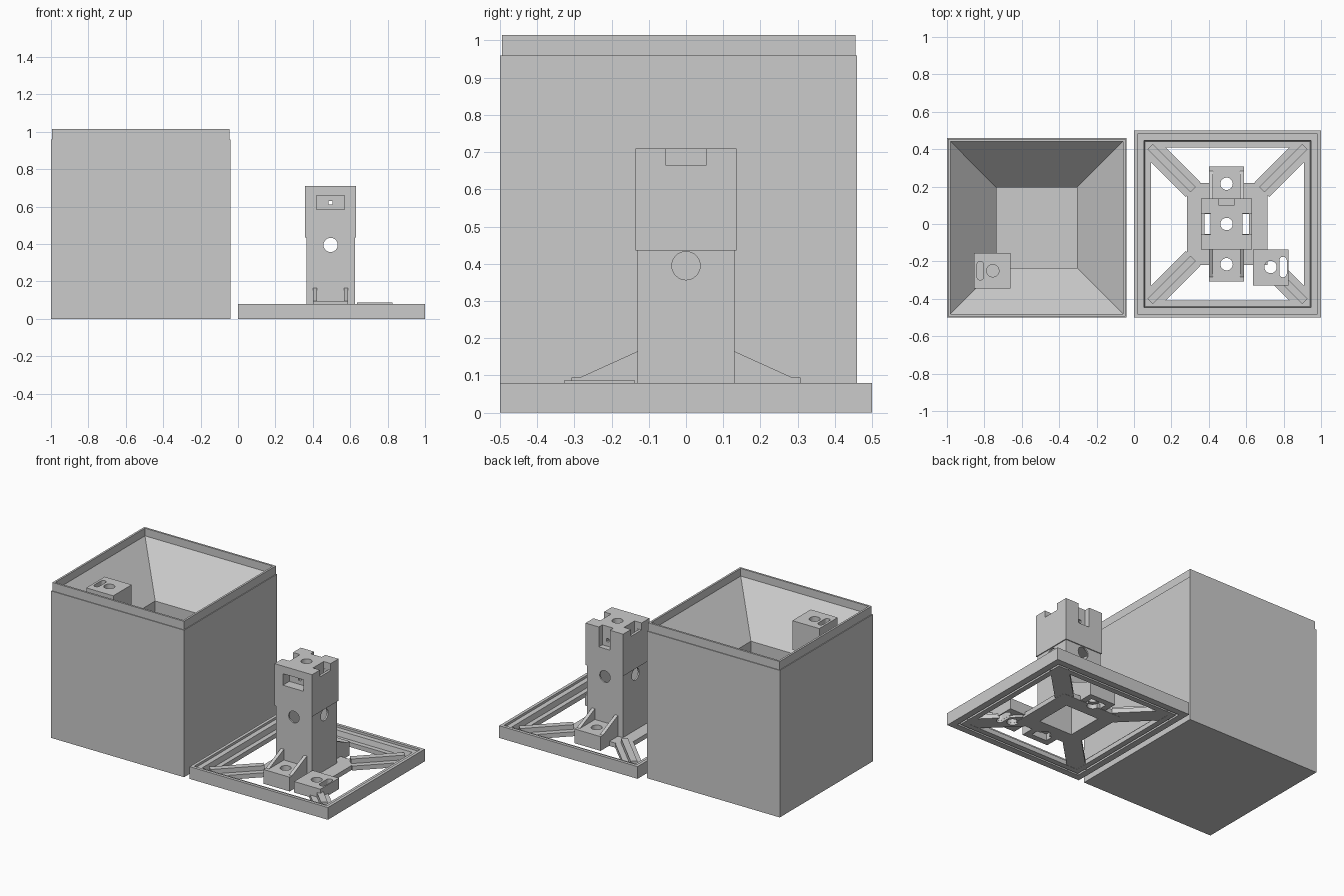
import bpy, bmesh, math
from mathutils import Matrix, Vector

if "Cube" in bpy.data.objects:
    bpy.data.objects.remove(bpy.data.objects["Cube"])

grey = bpy.data.materials.new("plain grey")
grey.diffuse_color = (0.6, 0.6, 0.6, 1)
grey.use_nodes = True
grey.node_tree.nodes["Principled BSDF"].inputs["Base Color"].default_value = grey.diffuse_color
CX = 0.495          # tower axis


def finish(name, bm):
    bmesh.ops.recalc_face_normals(bm, faces=bm.faces)
    me = bpy.data.meshes.new(name)
    bm.to_mesh(me)
    bm.free()
    me.materials.append(grey)
    ob = bpy.data.objects.new(name, me)
    bpy.context.collection.objects.link(ob)
    return ob


def box(name, x, y, z):
    bm = bmesh.new()
    bmesh.ops.create_cube(bm, size=1)
    for v in bm.verts:
        v.co = Vector([(a + b) / 2 + c * (b - a) for (a, b), c in zip((x, y, z), v.co)])
    return finish(name, bm)


def cylinder(name, centre, radius, length, axis="Z"):
    bm = bmesh.new()
    rot = {"X": Matrix.Rotation(math.pi / 2, 4, "Y"),
           "Y": Matrix.Rotation(math.pi / 2, 4, "X"), "Z": Matrix()}[axis]
    bmesh.ops.create_cone(bm, cap_ends=True, segments=32, radius1=radius, radius2=radius,
                          depth=length, matrix=Matrix.Translation(centre) @ rot)
    return finish(name, bm)


def prism(name, points, x0, x1):
    """Extrude a (y, z) outline along x."""
    bm = bmesh.new()
    f = bm.faces.new([bm.verts.new((x0, y, z)) for y, z in points])
    ext = bmesh.ops.extrude_face_region(bm, geom=[f])["geom"]
    bmesh.ops.translate(bm, vec=(x1 - x0, 0, 0),
                        verts=[g for g in ext if isinstance(g, bmesh.types.BMVert)])
    return finish(name, bm)


def square_loft(name, cx, cy, sections, closed):
    """Square rings of (half width, height), joined in order."""
    bm = bmesh.new()
    rings = [[bm.verts.new((cx + sx * h, cy + sy * h, z))
              for sx, sy in ((-1, -1), (1, -1), (1, 1), (-1, 1))] for h, z in sections]
    pairs = list(zip(rings, rings[1:]))
    if closed:
        pairs.append((rings[-1], rings[0]))
    else:
        bm.faces.new(rings[0])
        bm.faces.new(rings[-1])
    for a, b in pairs:
        for i in range(4):
            j = (i + 1) % 4
            bm.faces.new((a[i], a[j], b[j], b[i]))
    return finish(name, bm)


def cut(ob, *cutters):
    for c in cutters:
        m = ob.modifiers.new("cut", "BOOLEAN")
        m.operation, m.solver, m.object = "DIFFERENCE", "EXACT", c
        c.hide_render = True
        c.hide_viewport = True
        c.name = "cutter"


def slot(x, y, z, hw=0.018, hl=0.05):
    """Vertical rounded slot cutters."""
    return [box("c", (x - hw, x + hw), (y - hl + hw, y + hl - hw), z)] + [
        cylinder("c", (x, y + s * (hl - hw), sum(z) / 2), hw, z[1] - z[0]) for s in (-1, 1)]


# Box with stepped lip, sloping funnel and square well
square_loft("planter_box", -0.52, -0.02,
            [(0.48, 0), (0.48, 0.96), (0.475, 0.96), (0.475, 1.015), (0.462, 1.015),
             (0.462, 0.965), (0.215, 0.70), (0.215, 0.04)], False)

# Mounting block inside the funnel
block = box("funnel_block", (-0.855, -0.66), (-0.345, -0.155), (0.77, 0.96))
cut(block, cylinder("c", (-0.755, -0.25, 0.93), 0.033, 0.14),
    *slot(-0.822, -0.25, (0.86, 1.0)))

# Square base frame with stepped top and grooved underside
square_loft("base_frame", 0.5, 0,
            [(0.5, 0), (0.5, 0.08), (0.48, 0.08), (0.48, 0.065), (0.447, 0.065),
             (0.44, 0.03), (0.41, 0.03), (0.41, 0), (0.445, 0), (0.445, 0.02),
             (0.458, 0.02), (0.458, 0)], True)

# Diagonal arms with a raised rib
for sx in (-1, 1):
    for sy in (-1, 1):
        for name, hw, r0, r1, z in (("arm", 0.055, 0.26, 0.585, (0.001, 0.03)),
                                    ("arm_rib", 0.02, 0.26, 0.585, (0.02, 0.06))):
            ob = box(name, (r0, r1), (-hw, hw), z)
            ob.location = (0.5, 0, 0)
            ob.rotation_euler.z = math.atan2(sy, sx)

# Centre plate with square opening
plate = box("centre_plate", (0.283, 0.715), (-0.218, 0.218), (0.0, 0.03))
cut(plate, box("c", (CX - 0.12, CX + 0.12), (-0.12, 0.12), (-0.1, 0.1)))
for s in (-1, 1):
    cut(plate, cylinder("c", (CX, s * 0.215, 0), 0.033, 0.3))

# Hollow lower column with cross holes
column = square_loft("tower_column", CX, 0,
                     [(0.13, 0.001), (0.13, 0.436), (0.12, 0.436), (0.12, 0.001)], True)
cut(column, cylinder("c", (CX, 0, 0.395), 0.038, 0.6, "X"),
    cylinder("c", (CX, 0, 0.395), 0.038, 0.6, "Y"))

# Tower head with bore, side notches, back slot and front window
head = box("tower_head", (CX - 0.136, CX + 0.136), (-0.136, 0.136), (0.436, 0.71))
cut(head, cylinder("c", (CX, 0, 0.57), 0.033, 0.6),
    box("c", (CX - 0.075, CX + 0.075), (-0.2, -0.07), (0.585, 0.66)),
    box("c", (CX - 0.01, CX + 0.01), (-0.1, 0.2), (0.61, 0.63)),
    box("c", (CX - 0.04, CX + 0.04), (0.1, 0.2), (0.58, 0.8)))
for s in (-1, 1):
    cut(head, box("c", sorted((CX + s * 0.085, CX + s * 0.2)), (-0.055, 0.055), (0.665, 0.8)),
        box("c", sorted((CX + s * 0.085, CX + s * 0.119)), (-0.054, 0.054), (0.4, 0.7)))

# Bolted feet with side gussets, front and back
for s in (-1, 1):
    foot = box("foot", (CX - 0.094, CX + 0.094), sorted((s * 0.125, s * 0.308)), (0.002, 0.095))
    cut(foot, cylinder("c", (CX, s * 0.215, 0.05), 0.033, 0.3),
        box("c", (CX - 0.055, CX + 0.055), sorted((s * 0.16, s * 0.27)), (-0.1, 0.045)))
    for x in (CX - 0.094, CX + 0.072):
        prism("foot_gusset", [(s * 0.125, 0.09), (s * 0.29, 0.09), (s * 0.28, 0.097),
                              (s * 0.13, 0.165), (s * 0.125, 0.165)], x, x + 0.022)

# Mounting block on the base arm
block = box("base_block", (0.635, 0.825), (-0.328, -0.137), (0.015, 0.087))
cut(block, cylinder("c", (0.73, -0.23, 0.05), 0.033, 0.3), *slot(0.797, -0.23, (-0.1, 0.2), 0.02, 0.055))
# Open the arm and rib beneath the block's hole and slot
hole_tools = [cylinder("c", (0.73, -0.23, 0.05), 0.034, 0.3)]
hole_tools += slot(0.797, -0.23, (-0.1, 0.2), 0.021, 0.056)
for ob in list(bpy.data.objects):
    if ob.name.startswith("arm") and abs(ob.rotation_euler.z + math.pi / 4) < 0.1:
        cut(ob, *hole_tools)
